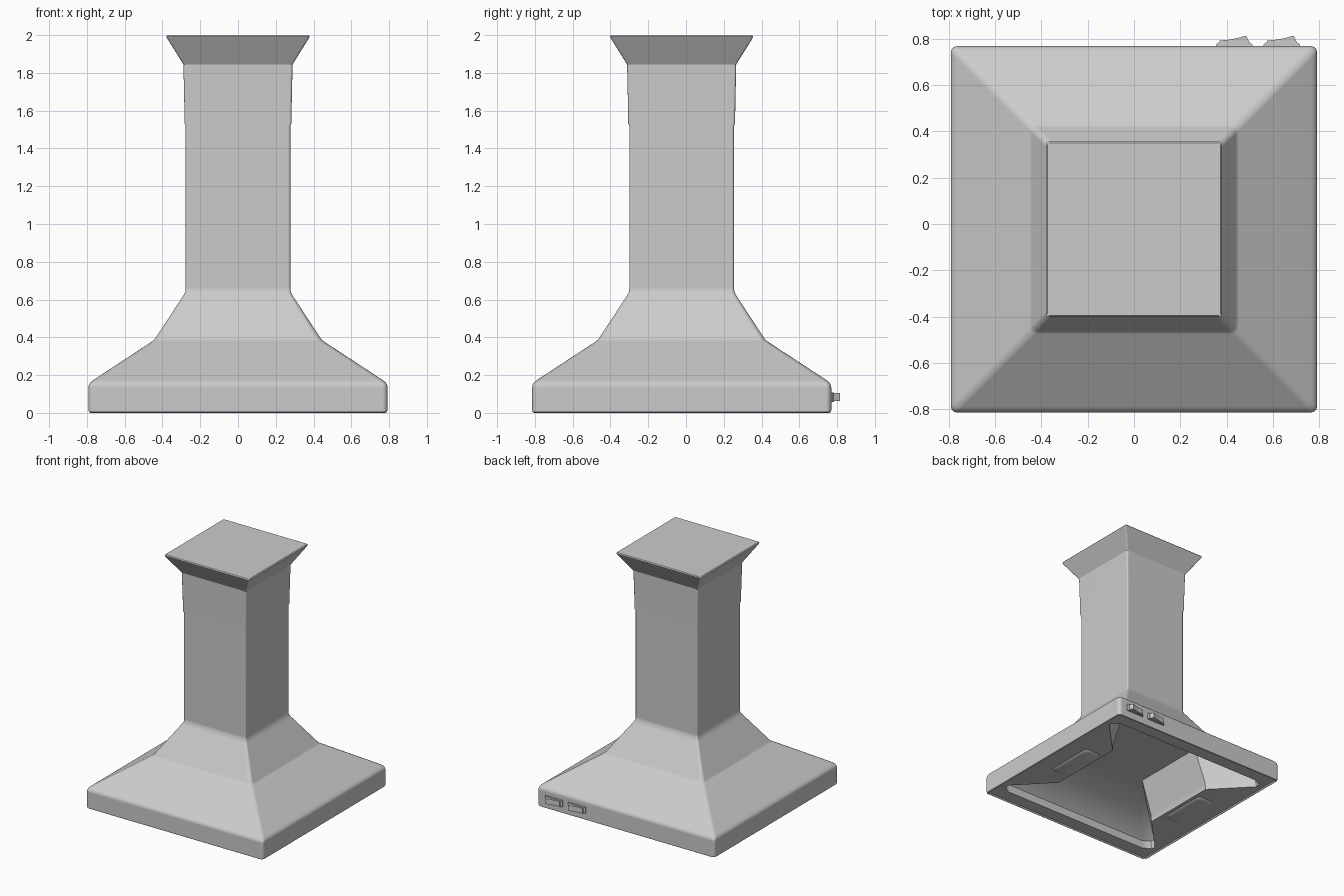
import bpy, bmesh, math

if "Cube" in bpy.data.objects:
    bpy.data.objects.remove(bpy.data.objects["Cube"])

CY = -0.023  # hood centre line in y


def finish(bm, name, angle=45, weighted=True):
    bmesh.ops.recalc_face_normals(bm, faces=bm.faces[:])
    me = bpy.data.meshes.new(name)
    bm.to_mesh(me)
    bm.free()
    ob = bpy.data.objects.new(name, me)
    bpy.context.collection.objects.link(ob)
    bpy.ops.object.select_all(action='DESELECT')
    ob.select_set(True)
    bpy.context.view_layer.objects.active = ob
    bpy.ops.object.shade_smooth_by_angle(angle=math.radians(angle))
    if weighted:  # keeps the large panels flat beside their soft edges
        mod = ob.modifiers.new("flat_panels", 'WEIGHTED_NORMAL')
        mod.keep_sharp = True
        mod.weight = 100
    return ob


def rounded_rect(hx, hy, r, seg=3):
    pts = []
    for i, (sx, sy) in enumerate([(1, 1), (-1, 1), (-1, -1), (1, -1)]):
        for k in range(seg + 1):
            a = math.radians(90 * (i + k / seg))
            pts.append((sx * (hx - r) + r * math.cos(a), sy * (hy - r) + r * math.sin(a)))
    return pts


def ring(bm, pts, z, cx=0, cy=CY):
    return [bm.verts.new((x + cx, y + cy, z)) for x, y in pts]


def skin(bm, rings, cap_start=True, cap_end=True):
    for a, b in zip(rings, rings[1:]):
        n = len(a)
        for i in range(n):
            j = (i + 1) % n
            bm.faces.new((a[i], a[j], b[j], b[i]))
    if cap_start:
        bm.faces.new(rings[0])
    if cap_end:
        bm.faces.new(rings[-1])


def square_loft(name, profile):
    # profile rows: half width, z, corner radius
    bm = bmesh.new()
    skin(bm, [ring(bm, rounded_rect(h, h, r), z) for h, z, r in profile])
    return finish(bm, name)


# Canopy: outer skin, underside plate and tapered cavity
bm = bmesh.new()
outer = [ring(bm, rounded_rect(h, h, r), z) for h, z, r in [
    (0.774, 0.01, 0.02), (0.78, 0.0, 0.022), (0.788, 0.004, 0.025), (0.792, 0.014, 0.028),
    (0.792, 0.135, 0.028), (0.789, 0.15, 0.028), (0.781, 0.162, 0.028), (0.766, 0.174, 0.028),
    (0.452, 0.38, 0.028), (0.44, 0.391, 0.028), (0.292, 0.617, 0.018), (0.28, 0.638, 0.015),
    (0.277, 0.658, 0.012)]]
skin(bm, outer, cap_start=False)


def mirrored(quarter):
    back = [(-x, y) for x, y in reversed(quarter)]
    half = list(quarter) + back
    return half + [(-x, -y) for x, y in half]


cavity = [ring(bm, mirrored(q), z) for q, z in [
    ([(0.46, 0.32), (0.73, 0.60), (0.725, 0.635), (0.66, 0.67)], 0.01),
    ([(0.455, 0.32), (0.72, 0.597), (0.715, 0.63), (0.655, 0.665)], 0.07),
    ([(0.36, 0.31), (0.385, 0.335), (0.385, 0.34), (0.375, 0.345)], 0.33)]]
skin(bm, cavity, cap_start=False)
edges = []
for loop in (outer[0], cavity[0]):
    edges += [bm.edges.get((loop[i], loop[i - 1])) for i in range(len(loop))]
bmesh.ops.triangle_fill(bm, edges=edges, use_beauty=True)
finish(bm, "canopy", 40)

# Chimney with its slightly wider upper sleeve, and flared crown
square_loft("chimney", [(0.277, 0.65, 0.012), (0.277, 1.518, 0.012), (0.283, 1.534, 0.012),
                        (0.284, 1.62, 0.012), (0.289, 1.845, 0.012)])
square_loft("crown", [(0.288, 1.843, 0.01), (0.375, 1.983, 0.01),
                      (0.379, 1.993, 0.01), (0.373, 2.0, 0.008)])

# Domed lamps under the side panels
for side, label in ((-1, "left"), (1, "right")):
    bm = bmesh.new()
    skin(bm, [ring(bm, rounded_rect(w, l, r), z, cx=side * 0.56, cy=-0.02)
              for w, l, r, z in [(0.075, 0.21, 0.04, 0.012), (0.07, 0.205, 0.038, 0.006),
                                 (0.045, 0.18, 0.03, 0.0)]])
    finish(bm, "lamp_" + label, 80, weighted=False)


def prism(name, pts, z0, z1):
    bm = bmesh.new()
    skin(bm, [ring(bm, pts, z, cy=0) for z in (z0, z1)])
    return finish(bm, name, 25)


# Rocker switches on the back rim
for i, x in enumerate((0.355, 0.56)):
    prism(f"switch_bezel_{i + 1}", [(x, 0.76), (x + 0.157, 0.76), (x + 0.157, 0.776),
                                    (x + 0.147, 0.784), (x + 0.01, 0.784), (x, 0.776)], 0.058, 0.109)
    prism(f"switch_rocker_{i + 1}", [(x + 0.015, 0.77), (x + 0.142, 0.77), (x + 0.142, 0.79),
                                     (x + 0.13, 0.814), (x + 0.085, 0.802), (x + 0.05, 0.796),
                                     (x + 0.015, 0.793)], 0.062, 0.105)
